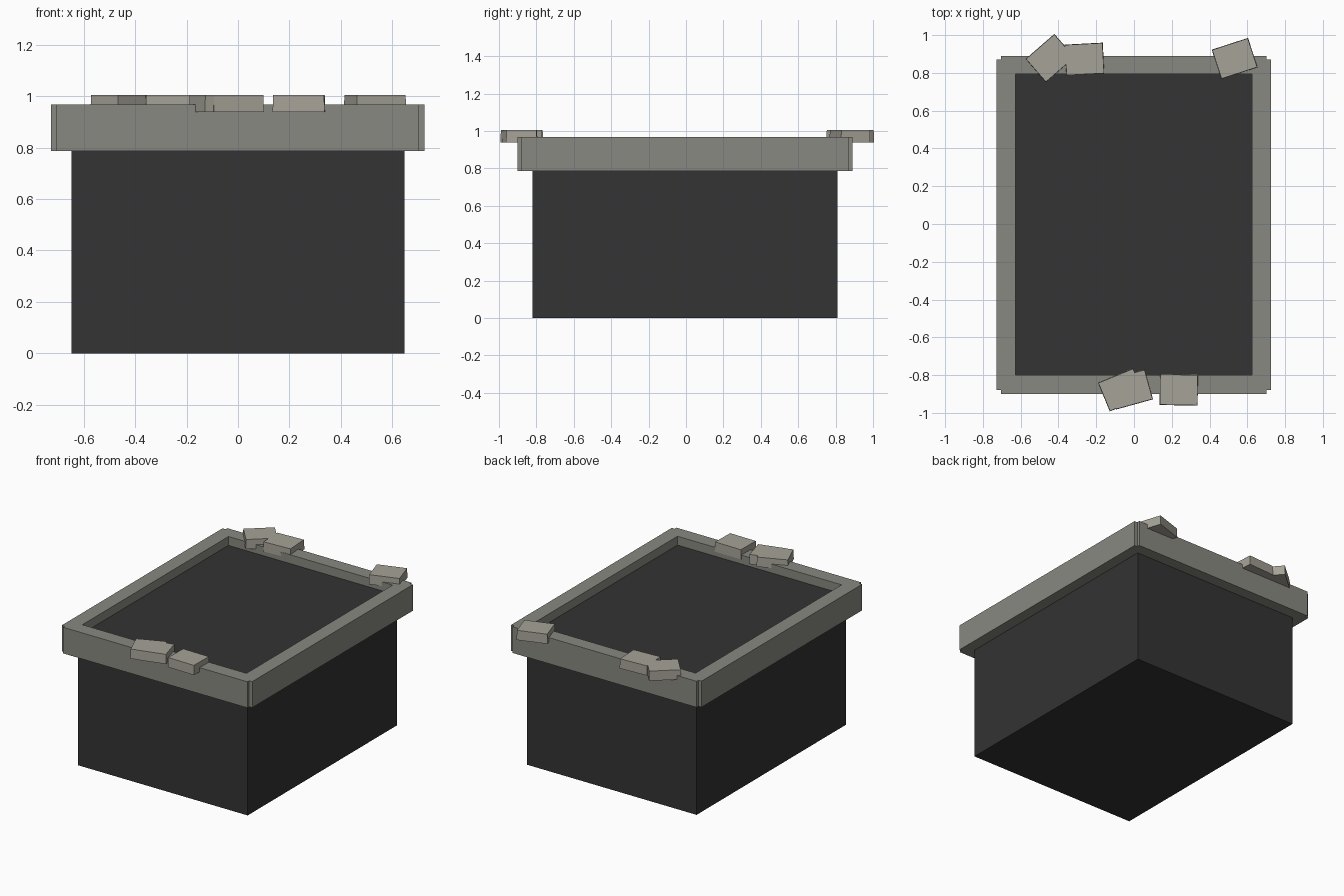
import bpy, bmesh
from math import radians
from mathutils import Matrix

if "Cube" in bpy.data.objects:
    bpy.data.objects.remove(bpy.data.objects["Cube"])


def material(name, colour):
    m = bpy.data.materials.new(name)
    m.diffuse_color = (*colour, 1)
    m.use_nodes = True
    m.node_tree.nodes["Principled BSDF"].inputs["Base Color"].default_value = m.diffuse_color
    return m


DARK = material("dark_base", (0.033, 0.033, 0.033))
RIM = material("rim_stone", (0.25, 0.25, 0.22))
PALE = material("pale_stone", (0.38, 0.36, 0.31))


def block(name, x, y, z, mat, angle=0, taper=0):
    """Box spanning the x, y, z ranges, turned about its centre, top inset by taper."""
    lo, hi = zip(x, y, z)
    size = [b - a for a, b in zip(lo, hi)]
    bm = bmesh.new()
    bmesh.ops.create_cube(bm, size=1)
    for v in bm.verts:
        inset = taper if v.co.z > 0 else 0
        v.co.x *= size[0] - 2 * inset
        v.co.y *= size[1] - 2 * inset
        v.co.z *= size[2]
    bm.transform(Matrix.Rotation(radians(angle), 4, 'Z'))
    mesh = bpy.data.meshes.new(name)
    bm.to_mesh(mesh)
    bm.free()
    mesh.materials.append(mat)
    ob = bpy.data.objects.new(name, mesh)
    ob.location = [(a + b) / 2 for a, b in zip(lo, hi)]
    bpy.context.collection.objects.link(ob)
    return ob


# Dark body, its top sunk a little below the rim
block("body", (-0.648, 0.648), (-0.82, 0.81), (0, 0.906), DARK)

# Rim of four slabs, their ends leaving small notches at the corners
rim_z = (0.787, 0.967)
block("rim_left", (-0.728, -0.628), (-0.88, 0.87), rim_z, RIM)
block("rim_right", (0.625, 0.725), (-0.88, 0.87), rim_z, RIM)
block("rim_front", (-0.705, 0.702), (-0.90, -0.80), rim_z, RIM)
block("rim_back", (-0.705, 0.702), (0.793, 0.89), rim_z, RIM)

# Loose stones lying on the front and back rim: centre x, centre y, angle
stones = [
    (-0.444, 0.878, 41), (-0.262, 0.873, 3), (0.533, 0.876, 18),
    (-0.066, -0.878, 22.4), (-0.0185, -0.876, 15.5), (0.237, -0.878, -1),
]
for i, (cx, cy, angle) in enumerate(stones):
    block(f"loose_stone_{i + 1}", (cx - 0.101, cx + 0.101), (cy - 0.082, cy + 0.082),
          (0.939, 1.005), PALE, angle, taper=0.002)
